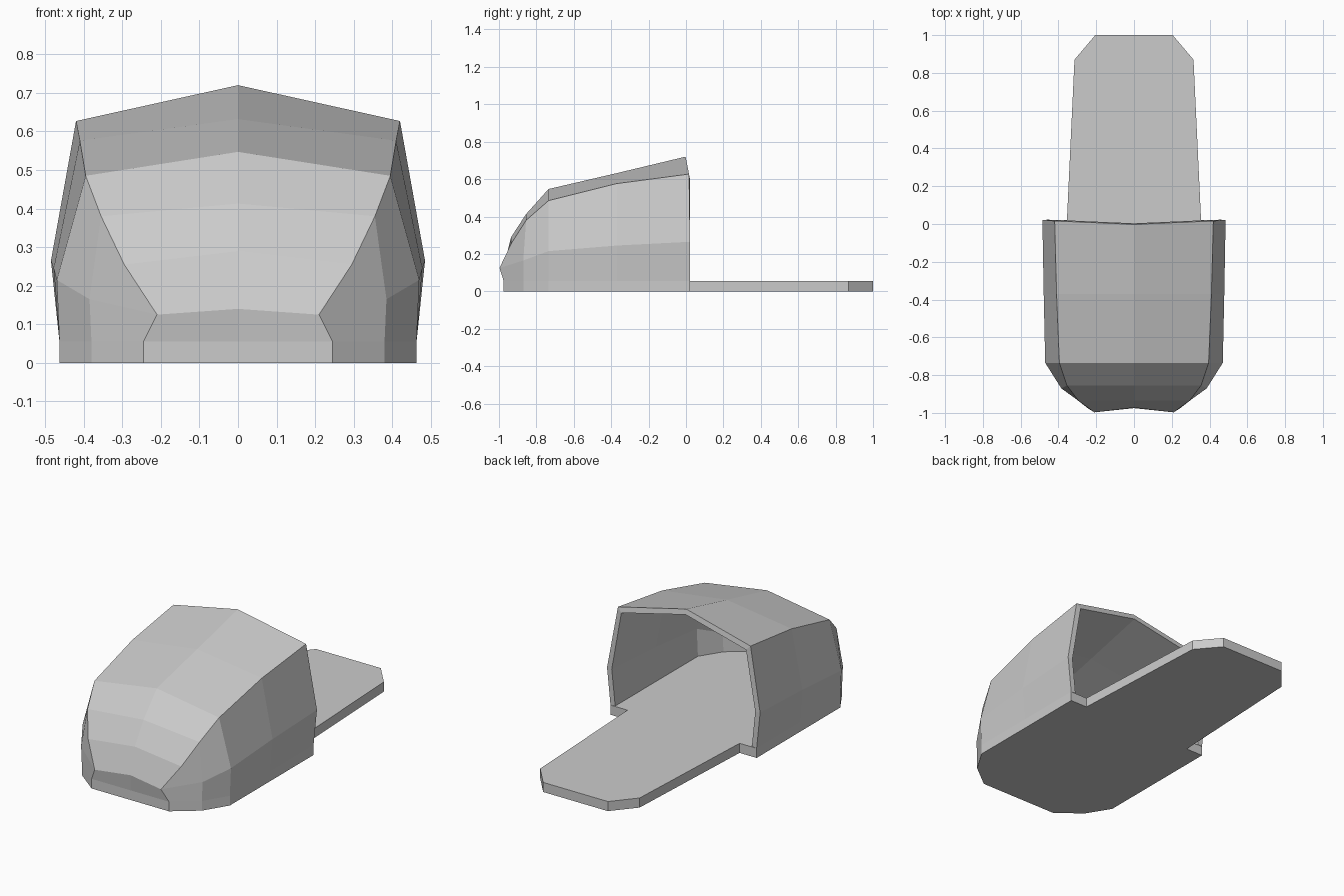
import bpy
import bmesh

if "Cube" in bpy.data.objects:
    bpy.data.objects.remove(bpy.data.objects["Cube"], do_unlink=True)

SOLE = 0.055
WALL = 0.03

grey = bpy.data.materials.new("plain_grey")
grey.use_nodes = True
grey.diffuse_color = (0.6, 0.6, 0.6, 1)
grey.node_tree.nodes["Principled BSDF"].inputs["Base Color"].default_value = (0.6, 0.6, 0.6, 1)


def make_object(name, bm):
    mesh = bpy.data.meshes.new(name)
    bm.to_mesh(mesh)
    bm.free()
    mesh.materials.append(grey)
    obj = bpy.data.objects.new(name, mesh)
    bpy.context.scene.collection.objects.link(obj)
    return obj


# Sole: half outline from toe to heel, mirrored and extruded
half = [(0.245, -0.975), (0.38, -0.87), (0.463, -0.735), (0.463, 0.022),
        (0.355, 0.022), (0.315, 0.87), (0.205, 1.0)]
outline = half + [(-x, y) for x, y in reversed(half)]
bm = bmesh.new()
base = bm.faces.new([bm.verts.new((x, y, 0)) for x, y in outline])
top = bmesh.ops.extrude_face_region(bm, geom=[base])
bmesh.ops.translate(bm, vec=(0, 0, SOLE),
                    verts=[v for v in top["geom"] if isinstance(v, bmesh.types.BMVert)])
bmesh.ops.recalc_face_normals(bm, faces=bm.faces)
make_object("sole", bm)

# Upper: half ribs from opening to toe, each foot / side / shoulder / ridge
ribs = [
    [(0.463, 0.022, SOLE), (0.485, 0.022, 0.265), (0.42, 0.016, 0.627), (0, -0.002, 0.72)],
    [(0.463, -0.37, SOLE), (0.478, -0.37, 0.245), (0.41, -0.37, 0.576), (0, -0.37, 0.632)],
    [(0.463, -0.735, SOLE), (0.47, -0.735, 0.215), (0.395, -0.735, 0.485), (0, -0.735, 0.547)],
    [(0.38, -0.87, SOLE), (0.385, -0.87, 0.165), (0.355, -0.855, 0.38), (0, -0.855, 0.413)],
    [(0.245, -0.975, SOLE), (0.21, -0.997, 0.125), (0.295, -0.935, 0.255), (0, -0.935, 0.29)],
]
bm = bmesh.new()
grid = [[bm.verts.new(p) for p in rib] for rib in ribs]
for a, b in zip(grid, grid[1:]):
    for j in range(3):
        bm.faces.new((a[j], a[j + 1], b[j + 1], b[j]))

# Toe cap closing the front
foot, tip, shoulder, ridge = grid[-1]
tip_mid = bm.verts.new((0, -0.972, 0.14))
foot_mid = bm.verts.new((0, -0.975, SOLE))
bm.faces.new((shoulder, ridge, tip_mid, tip))
bm.faces.new((tip, tip_mid, foot_mid, foot))
upper = make_object("upper", bm)
mirror = upper.modifiers.new("mirror", 'MIRROR')
mirror.use_clip = True
shell = upper.modifiers.new("wall", 'SOLIDIFY')
shell.thickness = WALL
shell.offset = -1
shell.use_even_offset = True
